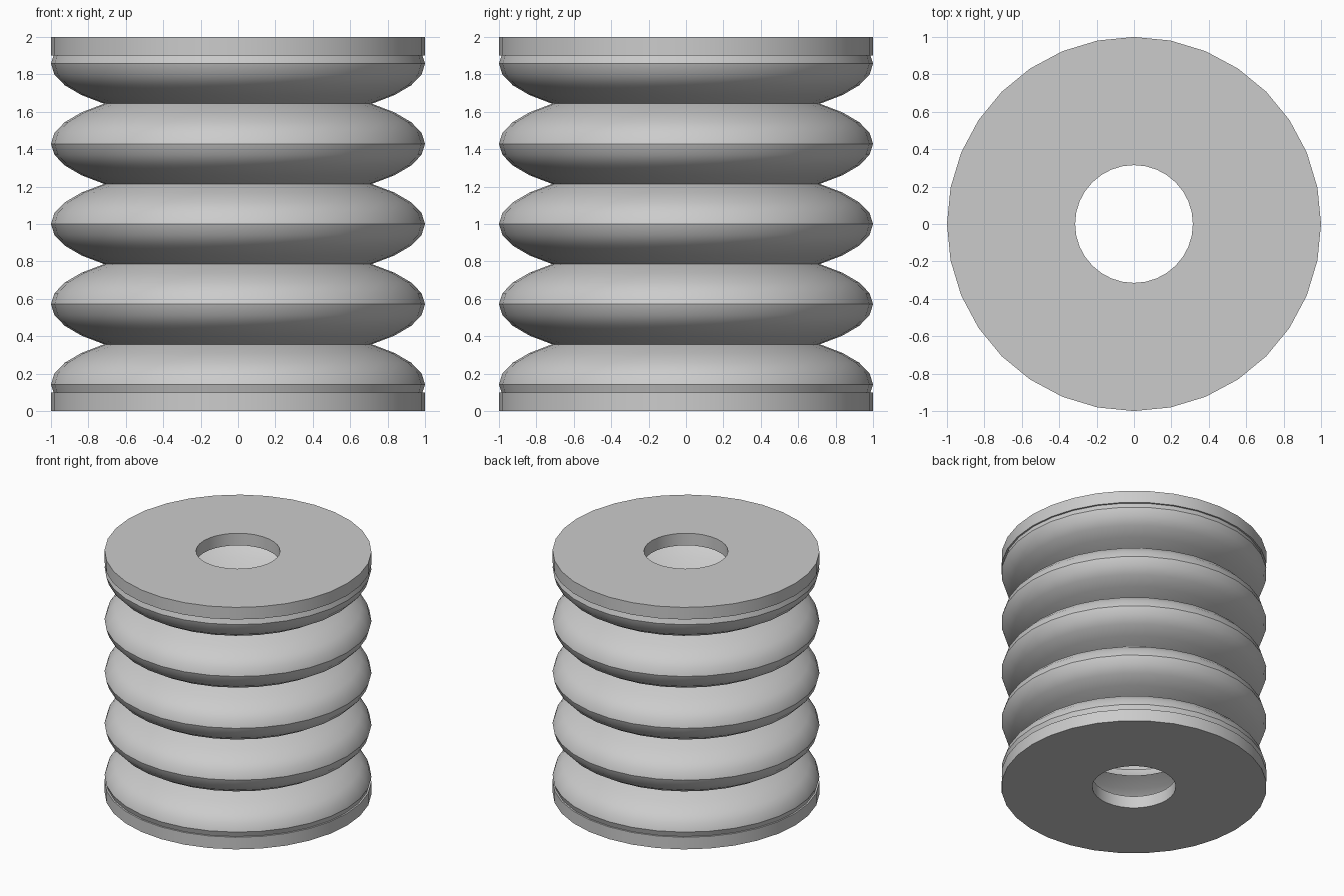
import bpy
import math

SIDES = 32
FOLDS = 5
PITCH = 0.4287      # spacing between folds
FOLD_H = 0.307      # half height of the full fold ellipse
STEPS = 4           # profile segments per half fold
NECK_ANGLE = math.asin(PITCH / 2 / FOLD_H)
WALL = 0.27

cube = bpy.data.objects.get("Cube")
if cube:
    bpy.data.objects.remove(cube, do_unlink=True)

grey = bpy.data.materials.new("plain grey")
grey.use_nodes = True
colour = (0.6, 0.6, 0.6, 1)
grey.diffuse_color = colour
grey.node_tree.nodes["Principled BSDF"].inputs["Base Color"].default_value = colour


def lathe(name, profile):
    """Revolve a closed (radius, z) loop, listed counter-clockwise, about z."""
    n = len(profile)
    verts = []
    for s in range(SIDES):
        a = math.tau * s / SIDES
        verts += [(r * math.cos(a), r * math.sin(a), z) for r, z in profile]
    faces = []
    for s in range(SIDES):
        a, b = s * n, (s + 1) % SIDES * n
        for i in range(n):
            j = (i + 1) % n
            faces.append((a + i, b + i, b + j, a + j))
    mesh = bpy.data.meshes.new(name)
    mesh.from_pydata(verts, [], faces)
    mesh.materials.append(grey)
    obj = bpy.data.objects.new(name, mesh)
    bpy.context.collection.objects.link(obj)
    bpy.ops.object.select_all(action='DESELECT')
    obj.select_set(True)
    bpy.context.view_layer.objects.active = obj
    bpy.ops.object.shade_smooth_by_angle(angle=math.radians(30))
    return obj


# End plates with a centre hole
for name, z in (("bottom_plate", 0.0), ("top_plate", 1.9)):
    lathe(name, [(0.315, z), (1, z), (1, z + 0.1), (0.315, z + 0.1)])

# Bellows wall: elliptical folds meeting at sharp necks, ends sunk in the plates
outer = []
for f in range(FOLDS):
    centre = 1 + (f - (FOLDS - 1) / 2) * PITCH
    low = -1 if f == 0 else -STEPS
    high = 1 if f == FOLDS - 1 else STEPS - 1
    for k in range(low, high + 1):
        t = NECK_ANGLE * k / STEPS
        outer.append((math.cos(t), centre + FOLD_H * math.sin(t)))
inner = [(r - WALL, z) for r, z in reversed(outer)]
lathe("bellows", outer + inner)
